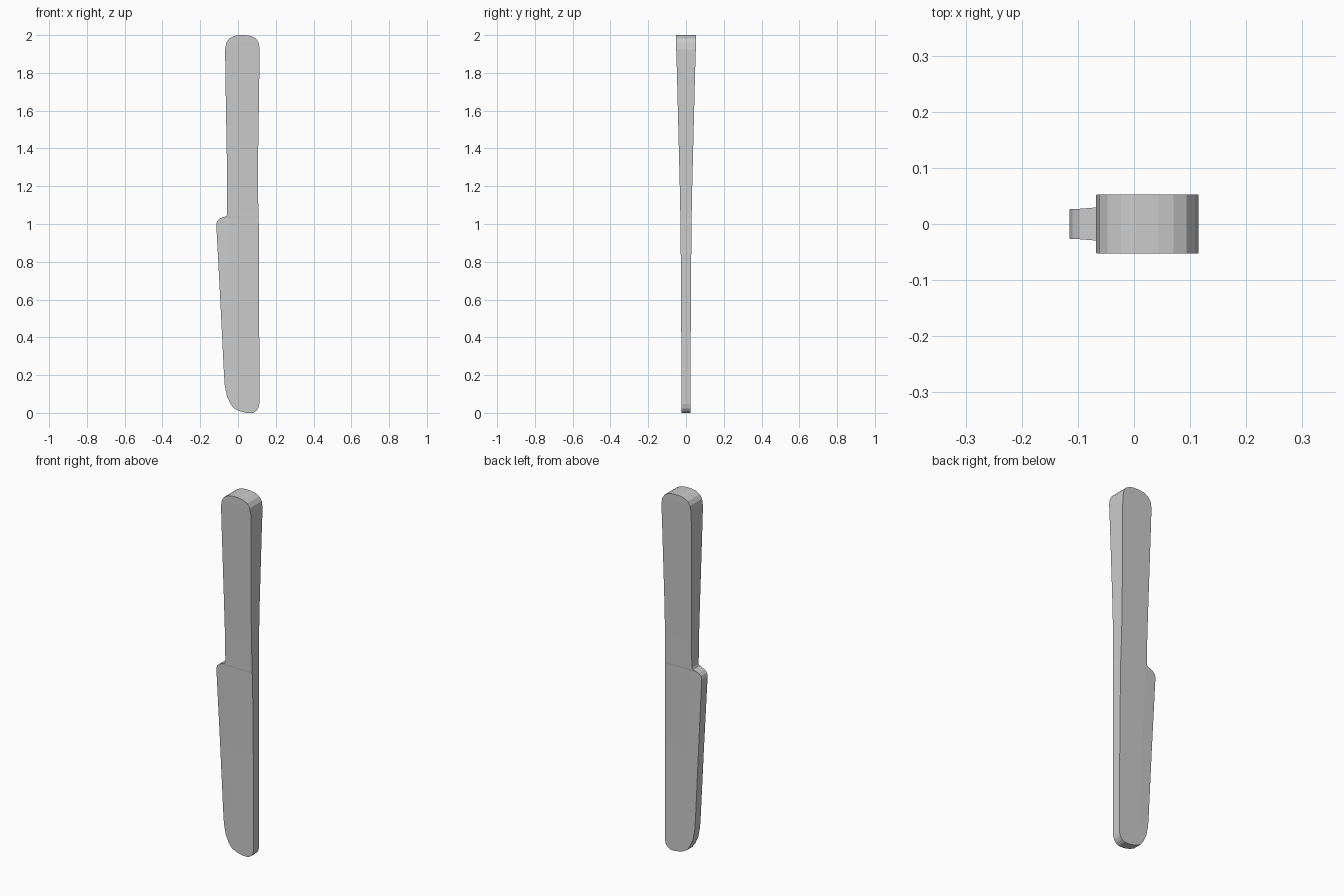
import bpy, bmesh

# Outline rows from tip to handle end: z, left x, right x, half thickness
rows = [
    (0.000, 0.045, 0.080, 0.024),
    (0.010, 0.005, 0.096, 0.024),
    (0.024, -0.022, 0.107, 0.024),
    (0.048, -0.040, 0.113, 0.024),
    (0.090, -0.059, 0.113, 0.024),
    (0.145, -0.070, 0.113, 0.024),
    (0.200, -0.074, 0.113, 0.024),
    (0.600, -0.094, 0.112, 0.026),
    (1.000, -0.115, 0.110, 0.029),
    (1.016, -0.110, 0.109, 0.029),
    (1.030, -0.096, 0.108, 0.029),
    (1.042, -0.062, 0.108, 0.030),
    (1.050, -0.057, 0.108, 0.030),
    (1.200, -0.057, 0.106, 0.033),
    (1.400, -0.060, 0.107, 0.038),
    (1.800, -0.067, 0.113, 0.048),
    (1.925, -0.068, 0.115, 0.052),
    (1.960, -0.062, 0.109, 0.053),
    (1.982, -0.047, 0.094, 0.053),
    (1.995, -0.023, 0.070, 0.053),
    (2.000, 0.004, 0.043, 0.053),
]

# One continuous blade and handle, lofted row by row
bm = bmesh.new()
rings = []
for z, xl, xr, h in rows:
    edge = h - 0.05 * max(0, -0.06 - xl) if z < 1.05 else h
    mid = max(xl + 0.3 * (xr - xl), min(-0.05, xr))
    rings.append([bm.verts.new(p) for p in (
        (xl, -edge, z), (mid, -h, z), (xr, -h, z),
        (xr, h, z), (mid, h, z), (xl, edge, z))])
for a, b in zip(rings, rings[1:]):
    for i in range(6):
        j = (i + 1) % 6
        bm.faces.new((a[i], a[j], b[j], b[i]))
bm.faces.new(rings[0][::-1])
bm.faces.new(rings[-1])
bmesh.ops.recalc_face_normals(bm, faces=bm.faces)

mesh = bpy.data.meshes.new("table_knife")
bm.to_mesh(mesh)
bm.free()
knife = bpy.data.objects.new("table_knife", mesh)
bpy.context.collection.objects.link(knife)
